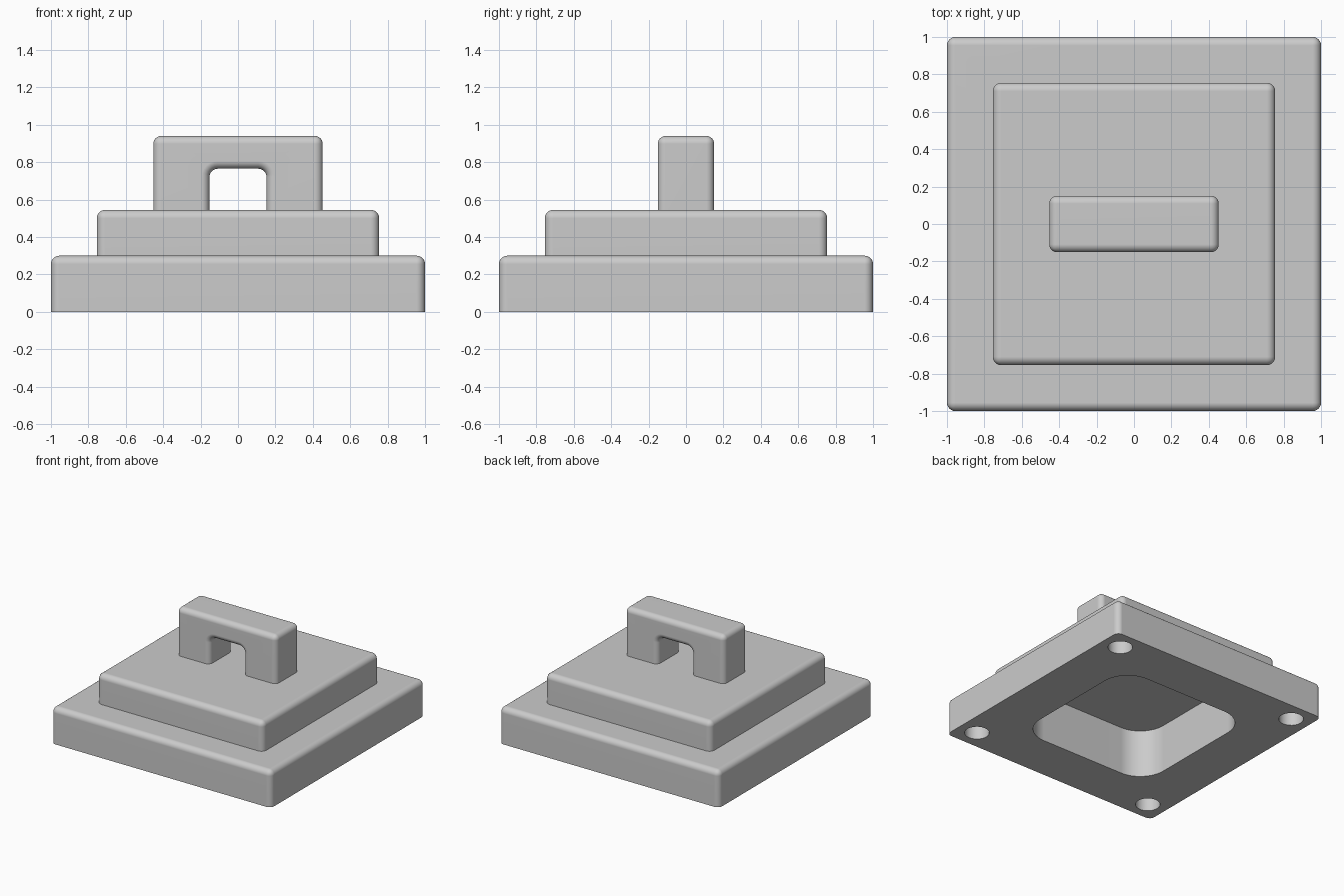
import bpy, bmesh, math
from mathutils import Vector

cube = bpy.data.objects.get("Cube")
if cube:
    bpy.data.objects.remove(cube, do_unlink=True)

ROUND = 0.045                      # edge rounding shared by all parts
Z_BASE, Z_TIER, Z_TOP = 0.30, 0.545, 0.94

grey = bpy.data.materials.new("plain grey")
grey.use_nodes = True
grey.diffuse_color = (0.6, 0.6, 0.6, 1)
grey.node_tree.nodes["Principled BSDF"].inputs["Base Color"].default_value = (0.6, 0.6, 0.6, 1)


def rounded_rect(hx, hy, r, n=12):
    """Outline of a rectangle with rounded corners."""
    pts = []
    for k, (sx, sy) in enumerate([(1, 1), (-1, 1), (-1, -1), (1, -1)]):
        for i in range(n + 1):
            a = math.pi / 2 * (k + i / n)
            pts.append((sx * (hx - r) + r * math.cos(a), sy * (hy - r) + r * math.sin(a)))
    return pts


def prism(name, points, offset, rounding=0.0, z_sharp=None):
    """Extrude an outline; round its sharp edges except those lying at z_sharp."""
    bm = bmesh.new()
    face = bm.faces.new([bm.verts.new(p) for p in points])
    ext = bmesh.ops.extrude_face_region(bm, geom=[face])
    moved = [g for g in ext["geom"] if isinstance(g, bmesh.types.BMVert)]
    bmesh.ops.translate(bm, verts=moved, vec=Vector(offset))
    # the starting face stays as the end cap
    if len(bm.faces) == len(points) + 1:
        bm.faces.new([v for v in bm.verts if v not in moved])
    bmesh.ops.recalc_face_normals(bm, faces=bm.faces)
    if rounding:
        edges = [e for e in bm.edges if e.calc_face_angle(0) > math.radians(30)
                 and not all(abs(v.co.z - z_sharp) < 1e-4 for v in e.verts)]
        bmesh.ops.bevel(bm, geom=edges, offset=rounding, segments=6, profile=0.5,
                        affect='EDGES', clamp_overlap=True)
    mesh = bpy.data.meshes.new(name)
    bm.to_mesh(mesh)
    bm.free()
    obj = bpy.data.objects.new(name, mesh)
    bpy.context.collection.objects.link(obj)
    mesh.materials.append(grey)
    return obj


def activate(obj):
    bpy.ops.object.select_all(action='DESELECT')
    obj.select_set(True)
    bpy.context.view_layer.objects.active = obj


def cut(obj, cutter):
    """Subtract a temporary cutter from a part."""
    mod = obj.modifiers.new("cut", 'BOOLEAN')
    mod.operation, mod.solver, mod.object = 'DIFFERENCE', 'EXACT', cutter
    activate(obj)
    bpy.ops.object.modifier_apply(modifier=mod.name)
    bpy.data.objects.remove(cutter, do_unlink=True)


def slab(name, half, z0, z1):
    square = [(half, half, z0), (-half, half, z0), (-half, -half, z0), (half, -half, z0)]
    return prism(name, square, (0, 0, z1 - z0), ROUND, z0)


# Two stacked square slabs
base = slab("base_plate", 1.0, 0.0, Z_BASE)
tier = slab("upper_tier", 0.755, Z_BASE, Z_TIER)

# Rounded hollow in the underside, reaching up into the tier
hollow = rounded_rect(0.605, 0.605, 0.225)
for part, z0, z1 in [(base, -0.1, 0.4), (tier, 0.2, 0.395)]:
    cut(part, prism("hollow_cutter", [(x, y, z0) for x, y in hollow], (0, 0, z1 - z0)))

# Blind round holes in the four corners
for sx in (-1, 1):
    for sy in (-1, 1):
        ring = [(sx * 0.84 + 0.093 * math.cos(math.tau * i / 32),
                 sy * 0.84 + 0.093 * math.sin(math.tau * i / 32), -0.1) for i in range(32)]
        cut(base, prism("hole_cutter", ring, (0, 0, 0.25)))

# Arched handle: half of the front profile, mirrored
W, GAP, Z_GAP, R = 0.453, 0.153, 0.765, 0.045
half = [(W, Z_TOP), (W, Z_TIER), (GAP, Z_TIER)]
half += [(GAP - R + R * math.cos(a), Z_GAP - R + R * math.sin(a))
         for a in (math.pi / 2 * i / 6 for i in range(7))]
profile = half + [(-x, z) for x, z in reversed(half)]
handle = prism("handle", [(x, -0.151, z) for x, z in profile], (0, 0.302, 0), 0.042, Z_TIER)

# Smooth rounded edges, flat faces kept flat
for part in (base, tier, handle):
    activate(part)
    bpy.ops.object.shade_smooth_by_angle(angle=math.radians(35))
    mod = part.modifiers.new("flat_faces", 'WEIGHTED_NORMAL')
    mod.keep_sharp = True
